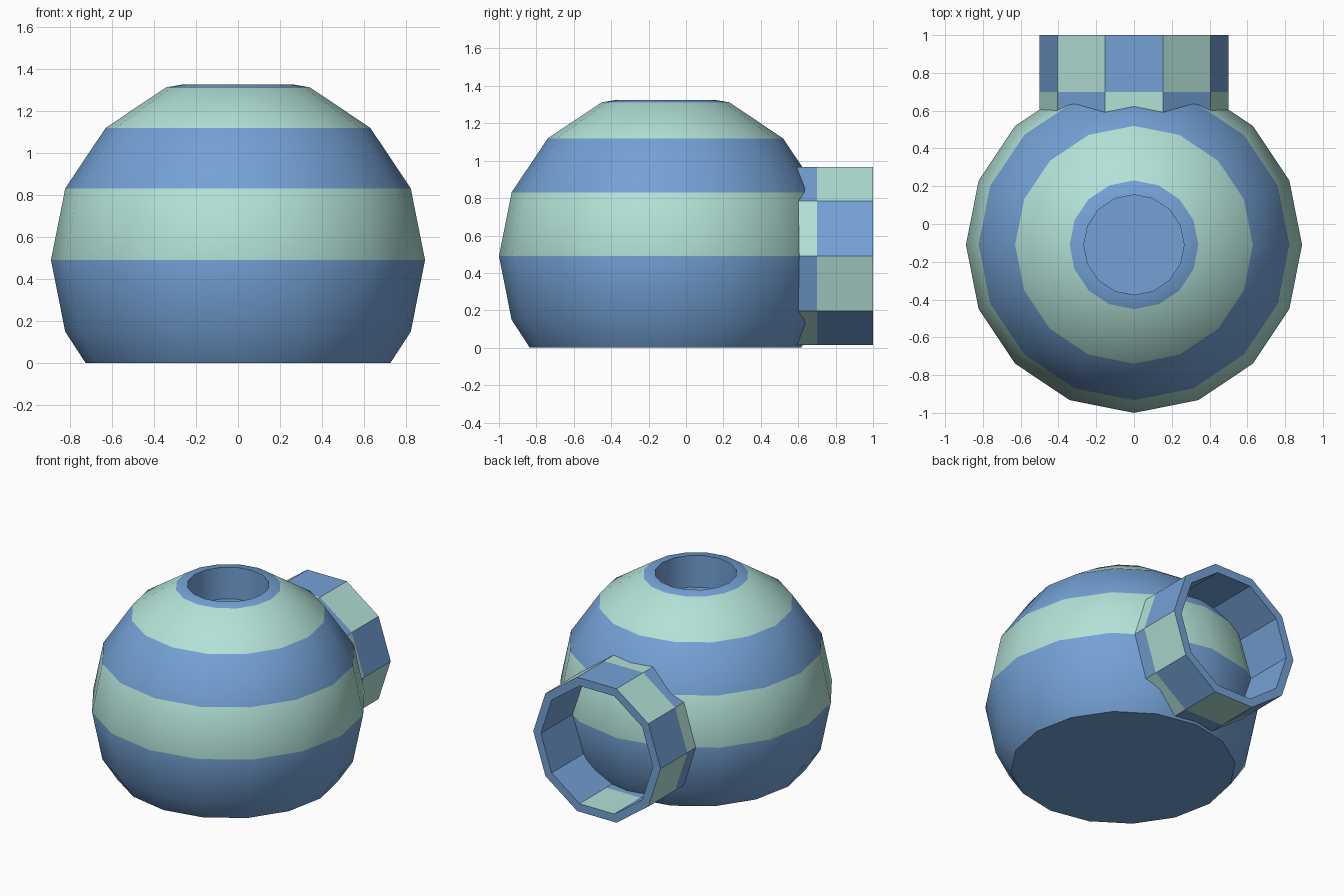
import bpy, math

if "Cube" in bpy.data.objects:
    bpy.data.objects.remove(bpy.data.objects["Cube"])

def material(name, rgb):
    m = bpy.data.materials.new(name)
    m.diffuse_color = (*rgb, 1)
    m.use_nodes = True
    m.node_tree.nodes["Principled BSDF"].inputs["Base Color"].default_value = m.diffuse_color
    return m

MATS = [material("soft blue", (0.175, 0.36, 0.67)),
        material("pale mint", (0.45, 0.76, 0.68))]

def make(name, verts, faces, mats, smooth):
    me = bpy.data.meshes.new(name)
    me.from_pydata(verts, [], faces)
    for m in MATS:
        me.materials.append(m)
    for p, mi, s in zip(me.polygons, mats, smooth):
        p.material_index = mi
        p.use_smooth = s
    me.set_sharp_from_angle(angle=math.radians(30))
    ob = bpy.data.objects.new(name, me)
    bpy.context.collection.objects.link(ob)
    return ob

# Banded ball: flat foot, sphere rings, recessed round pocket in the top
R, CY, CZ, N = 0.89, -0.11, 0.49, 16
profile = [(0.725, 0)]
for i in range(-1, 4):
    a = math.radians(22.5 * i)
    profile.append((R * math.cos(a), CZ + R * math.sin(a)))
profile += [(0.265, 1.325), (0.265, 1.10)]
band_colour = [0, 0, 1, 0, 1, 0, 0]
verts, faces, mats, smooth = [], [], [], []
for r, z in profile:
    for k in range(N):
        t = 2 * math.pi * k / N
        verts.append((r * math.cos(t), CY + r * math.sin(t), z))
for i in range(len(profile) - 1):
    for k in range(N):
        j = (k + 1) % N
        faces.append((i * N + k, i * N + j, (i + 1) * N + j, (i + 1) * N + k))
        mats.append(band_colour[i])
        smooth.append(i < len(profile) - 2)
last = (len(profile) - 1) * N
faces += [tuple(reversed(range(N))), tuple(range(last, last + N))]
mats += [0, 0]
smooth += [False, False]
make("ball_body", verts, faces, mats, smooth)

# Ten-sided open spout at the back with a checkered outside
S = 10
rings = [(0.5, 0.4), (0.5, 0.7), (0.5, 1.0), (0.44, 1.0), (0.44, 0.7), (0.44, 0.4)]
M = len(rings)
verts, faces, mats = [], [], []
for r, y in rings:
    for k in range(S):
        t = 2 * math.pi * k / S
        verts.append((r * math.cos(t), y, CZ + r * math.sin(t)))
for i in range(M):
    n = (i + 1) % M
    for k in range(S):
        j = (k + 1) % S
        faces.append((i * S + k, n * S + k, n * S + j, i * S + j))
        if i == 0:
            mats.append((k + 1) % 2)
        elif i == 1:
            mats.append(k % 2)
        else:
            mats.append(1 if i == 3 and k == 7 else 0)
make("back_spout", verts, faces, mats, [False] * len(faces))
